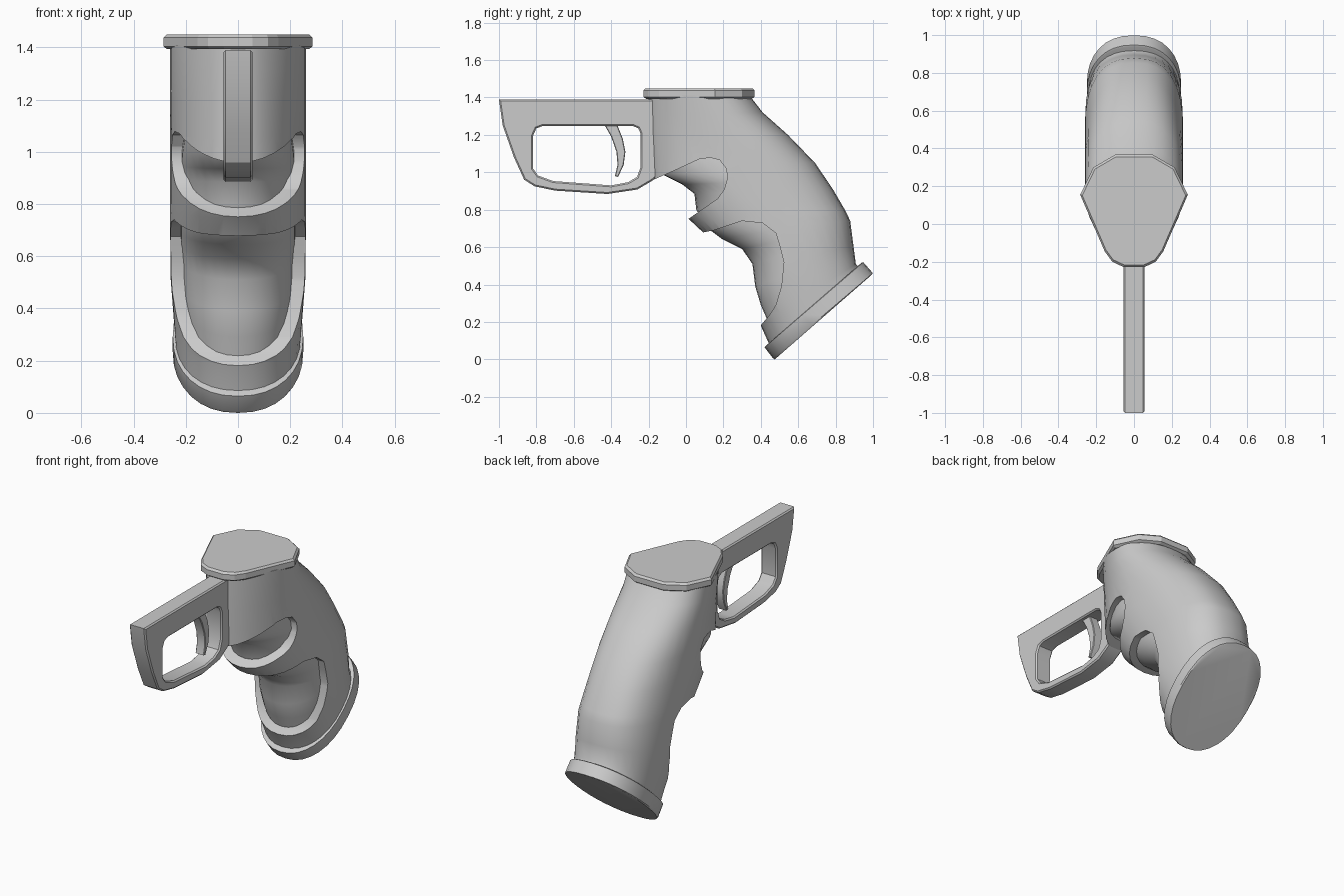
import bpy, bmesh, math
from mathutils import Matrix, Vector

if "Cube" in bpy.data.objects:
    bpy.data.objects.remove(bpy.data.objects["Cube"])

N = 32  # points round each section


def smooth(ob, angle=35):
    bpy.ops.object.select_all(action='DESELECT')
    bpy.context.view_layer.objects.active = ob
    ob.select_set(True)
    bpy.ops.object.shade_smooth_by_angle(angle=math.radians(angle))


def ring(front, back, w, c=0.5, nf=2.2, nb=2.3):
    """Closed section from front (y,z) to back (y,z), widest (w) at fraction c."""
    f, b = Vector(front), Vector(back)
    pts = []
    for i in range(N):
        a = 2 * math.pi * i / N
        s, k = math.sin(a), -math.cos(a)
        e = 2 / (nf if k < 0 else nb)
        x = w * math.copysign(abs(s) ** e, s)
        t = c + math.copysign(abs(k) ** e, k) * (c if k < 0 else 1 - c)
        p = f.lerp(b, t)
        pts.append((x, p.x, p.y))
    return pts


def loft(name, rings):
    bm = bmesh.new()
    rows = [[bm.verts.new(p) for p in r] for r in rings]
    n = len(rows[0])
    for r0, r1 in zip(rows, rows[1:]):
        for i in range(n):
            j = (i + 1) % n
            bm.faces.new((r0[i], r0[j], r1[j], r1[i]))
    bm.faces.new(rows[0])
    bm.faces.new(rows[-1])
    bmesh.ops.recalc_face_normals(bm, faces=bm.faces)
    me = bpy.data.meshes.new(name)
    bm.to_mesh(me)
    bm.free()
    ob = bpy.data.objects.new(name, me)
    bpy.context.collection.objects.link(ob)
    return ob


def side_profile(name, outlines, half, bevel=0.008):
    """Side-view (y,z) outlines, later ones being holes, extruded across x."""
    cu = bpy.data.curves.new(name, 'CURVE')
    cu.dimensions, cu.fill_mode = '2D', 'BOTH'
    cu.extrude, cu.bevel_depth, cu.offset = half - bevel, bevel, -bevel
    cu.bevel_resolution = 0
    for pts in outlines:
        sp = cu.splines.new('POLY')
        sp.points.add(len(pts) - 1)
        for q, (y, z) in zip(sp.points, pts):
            q.co = (y, z, 0, 1)
        sp.use_cyclic_u = True
    tmp = bpy.data.objects.new(name + "_curve", cu)
    bpy.context.collection.objects.link(tmp)
    dg = bpy.context.evaluated_depsgraph_get()
    me = bpy.data.meshes.new_from_object(tmp.evaluated_get(dg))
    bpy.data.objects.remove(tmp)
    me.transform(Matrix(((0, 0, 1, 0), (1, 0, 0, 0), (0, 1, 0, 0), (0, 0, 0, 1))))
    bm = bmesh.new()
    bm.from_mesh(me)
    bmesh.ops.remove_doubles(bm, verts=bm.verts, dist=1e-5)
    bmesh.ops.recalc_face_normals(bm, faces=bm.faces)
    bm.to_mesh(me)
    bm.free()
    me.name = name
    ob = bpy.data.objects.new(name, me)
    bpy.context.collection.objects.link(ob)
    return ob


# Outer grip shell: front point, back point, half width, widest fraction, front and back exponents
shell = loft("grip_shell", [ring(*s) for s in [
    ((-0.20, 1.41), (0.34, 1.41), 0.26, 0.62, 1.6, 2.2),
    ((-0.197, 1.31), (0.41, 1.32), 0.26, 0.6, 1.65, 2.2),
    ((-0.193, 1.20), (0.545, 1.2), 0.26, 0.57, 1.75, 2.3),
    ((-0.185, 1.06), (0.69, 1.05), 0.26, 0.54, 1.85, 2.4),
    ((-0.18, 0.955), (0.785, 0.91), 0.26, 0.52, 1.9, 2.5),
    ((0.015, 0.75), (0.855, 0.79), 0.26, 0.5, 2.1, 2.5),
    ((0.09, 0.68), (0.878, 0.74), 0.26, 0.5, 2.2, 2.5),
    ((0.25, 0.42), (0.895, 0.61), 0.258, 0.5, 2.2, 2.4),
    ((0.40, 0.18), (0.908, 0.51), 0.245, 0.5, 2.2, 2.3),
    ((0.445, 0.08), (0.925, 0.49), 0.24, 0.5, 2.2, 2.3)]])

# Finger recesses cut straight across the shell
recesses = [
    [(-0.19, 0.953), (-0.06, 1.01), (0.07, 1.07), (0.13, 1.078), (0.18, 1.065), (0.215, 1.02),
     (0.222, 0.97), (0.205, 0.91), (0.17, 0.86), (0.015, 0.752), (-0.1, 0.6), (-0.4, 0.8)],
    [(0.09, 0.678), (0.15, 0.69), (0.3, 0.74), (0.41, 0.728), (0.48, 0.675), (0.5, 0.61),
     (0.523, 0.52), (0.51, 0.39), (0.48, 0.29), (0.445, 0.235), (0.40, 0.182), (0.2, 0.05),
     (-0.1, 0.5)]]
for pts in recesses:
    cutter = side_profile("recess_cutter", [pts], 0.6, 0)
    cutter.hide_render = True
    m = shell.modifiers.new("recess", 'BOOLEAN')
    m.operation, m.solver, m.object = 'DIFFERENCE', 'EXACT', cutter
    bpy.context.view_layer.objects.active = shell
    bpy.ops.object.modifier_apply(modifier=m.name)
    bpy.data.objects.remove(cutter)
smooth(shell)

# Inner core seen as the floor of the recesses
core = loft("grip_core", [ring(f, b, w, 0.5, 2.1, 2.2) for f, b, w in [
    ((-0.14, 1.08), (0.5, 1.12), 0.20),
    ((-0.13, 0.99), (0.6, 1.02), 0.215),
    ((-0.02, 0.935), (0.66, 0.96), 0.22),
    ((0.045, 0.885), (0.70, 0.91), 0.22),
    ((0.055, 0.80), (0.75, 0.84), 0.22),
    ((0.11, 0.705), (0.79, 0.78), 0.22),
    ((0.19, 0.645), (0.80, 0.74), 0.22),
    ((0.30, 0.59), (0.82, 0.70), 0.22),
    ((0.355, 0.51), (0.83, 0.65), 0.218),
    ((0.37, 0.39), (0.84, 0.58), 0.215),
    ((0.40, 0.29), (0.85, 0.53), 0.21),
    ((0.435, 0.21), (0.86, 0.49), 0.205),
    ((0.46, 0.12), (0.87, 0.47), 0.2)]])
smooth(core, 60)

# Tilted base plate with a small chamfer
base = loft("base_plate", [ring(*s) for s in [
    ((0.428, 0.073), (0.938, 0.516), 0.242),
    ((0.42, 0.064), (0.948, 0.519), 0.25),
    ((0.465, 0.006), (0.999, 0.461), 0.25),
    ((0.475, 0.0), (0.993, 0.452), 0.244)]])
smooth(base)

# Top plate: tapered outline with chamfered rims
half = [(0.055, -0.228), (0.115, -0.2), (0.155, -0.145), (0.285, 0.155), (0.215, 0.30), (0.10, 0.367)]
outline = half + [(-x, y) for x, y in reversed(half)]
top = loft("top_plate", [[(x * k, 0.07 + (y - 0.07) * k, z) for x, y in outline]
                         for k, z in [(0.95, 1.393), (1, 1.403), (1, 1.437), (0.96, 1.449)]])

# Trigger guard with window
guard = side_profile("trigger_guard", [
    [(-1.0, 1.39), (-0.15, 1.39), (-0.15, 0.98), (-0.18, 0.955), (-0.26, 0.908), (-0.42, 0.884),
     (-0.70, 0.902), (-0.81, 0.925), (-0.865, 0.96), (-0.92, 1.08), (-0.98, 1.25)],
    [(-0.765, 1.248), (-0.285, 1.248), (-0.255, 1.235), (-0.242, 1.205), (-0.242, 1.03),
     (-0.262, 0.975), (-0.31, 0.947), (-0.40, 0.93), (-0.71, 0.953), (-0.79, 0.982),
     (-0.818, 1.02), (-0.818, 1.195), (-0.80, 1.235)]], 0.055)
smooth(guard, 30)

# Curved trigger
trigger = side_profile("trigger", [
    [(-0.44, 1.26), (-0.40, 1.19), (-0.372, 1.11), (-0.366, 1.04), (-0.38, 0.98), (-0.363, 0.975),
     (-0.333, 1.04), (-0.324, 1.11), (-0.338, 1.18), (-0.37, 1.26)]], 0.03, 0.004)
smooth(trigger, 30)
